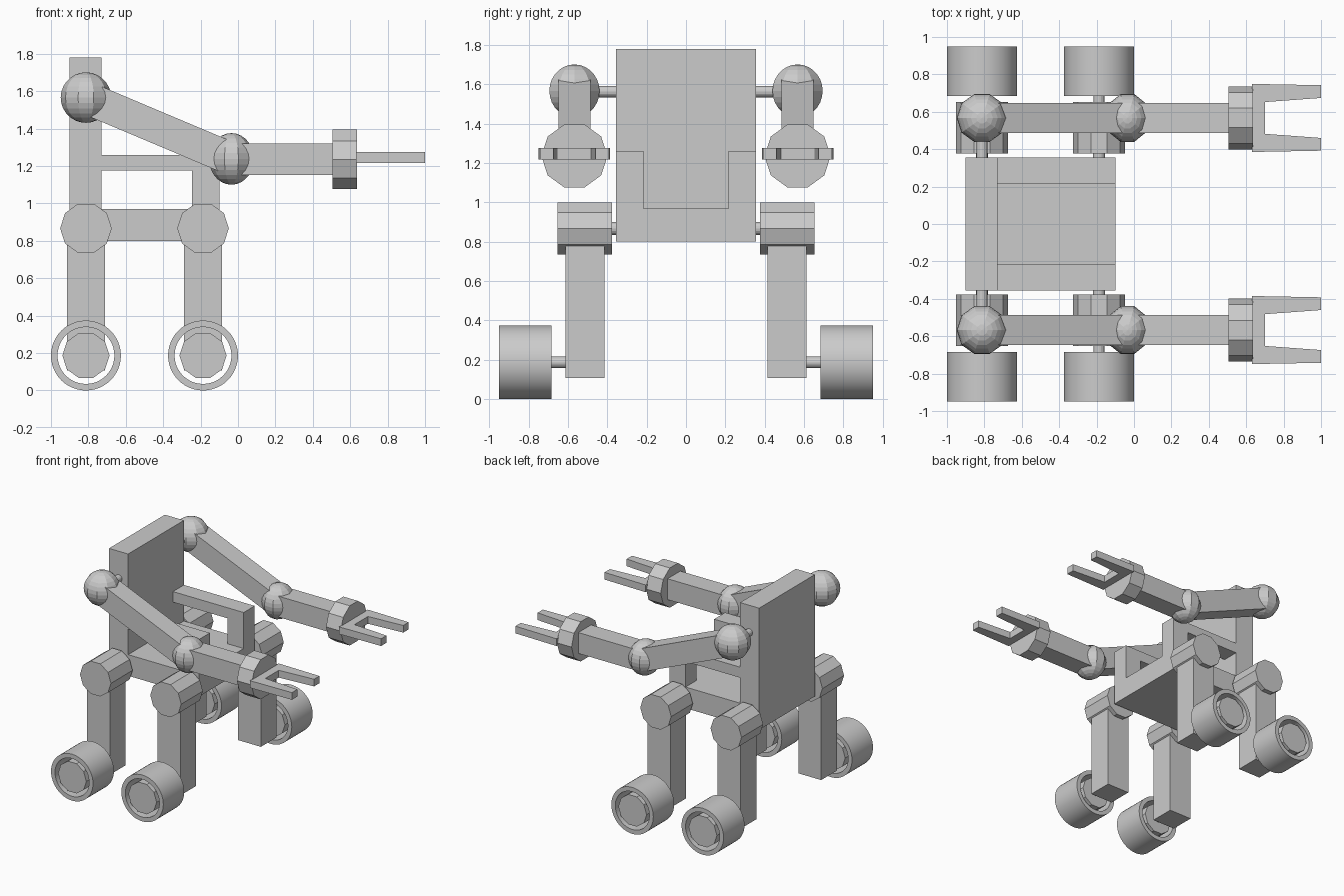
import bpy, bmesh, math
from mathutils import Vector, Matrix

if "Cube" in bpy.data.objects:
    bpy.data.objects.remove(bpy.data.objects["Cube"])


def finish(name, bm, matrix=Matrix()):
    bmesh.ops.recalc_face_normals(bm, faces=bm.faces)
    me = bpy.data.meshes.new(name)
    bm.to_mesh(me)
    bm.free()
    ob = bpy.data.objects.new(name, me)
    ob.matrix_world = matrix
    bpy.context.collection.objects.link(ob)
    return ob


def prism(name, pts, axis, lo, hi):
    """Extrude a 2D profile: (x, z) along y, or (x, y) along z."""
    bm = bmesh.new()
    put = (lambda a, b: (a, lo, b)) if axis == 'Y' else (lambda a, b: (a, b, lo))
    face = bm.faces.new([bm.verts.new(put(*p)) for p in pts])
    new = bmesh.ops.extrude_face_region(bm, geom=[face])['geom']
    move = Vector((0, hi - lo, 0)) if axis == 'Y' else Vector((0, 0, hi - lo))
    bmesh.ops.translate(bm, vec=move, verts=[v for v in new if isinstance(v, bmesh.types.BMVert)])
    return finish(name, bm)


def box(name, x0, x1, y0, y1, z0, z1):
    return prism(name, [(x0, y0), (x1, y0), (x1, y1), (x0, y1)], 'Z', z0, z1)


def rod(name, p, q, r, sides):
    """Cylinder between two points."""
    p, q = Vector(p), Vector(q)
    bm = bmesh.new()
    bmesh.ops.create_cone(bm, cap_ends=True, segments=sides, radius1=r, radius2=r, depth=(q - p).length)
    # keep a vertex on the local x / y side so the ten-sided parts have flat tops
    if abs((q - p).x) > abs((q - p).y):
        rot = Matrix.Rotation(math.pi / 2, 4, 'Y')
        flat = 0
    else:
        rot = Matrix.Rotation(math.pi / 2, 4, 'X')
        flat = math.pi / 2
    if sides == 10:
        bmesh.ops.rotate(bm, verts=bm.verts, matrix=Matrix.Rotation(flat, 3, 'Z'))
    return finish(name, bm, Matrix.Translation((p + q) / 2) @ rot)


def ball(name, c, size):
    bm = bmesh.new()
    bmesh.ops.create_uvsphere(bm, u_segments=10, v_segments=14, radius=1)
    bmesh.ops.rotate(bm, verts=bm.verts, matrix=Matrix.Rotation(math.pi / 2, 3, 'Z'))
    bmesh.ops.scale(bm, verts=bm.verts, vec=size)
    return finish(name, bm, Matrix.Translation(c))


def tube(name, c, r_out, r_in, y0, y1, n=48):
    """Open ring along y, smooth with sharp rims."""
    bm = bmesh.new()
    prof = [(r_out, y0), (r_out, y1), (r_in, y1), (r_in, y0)]
    vs = [[bm.verts.new((r * math.cos(2 * math.pi * i / n), y, r * math.sin(2 * math.pi * i / n)))
           for r, y in prof] for i in range(n)]
    for i in range(n):
        a, b = vs[i], vs[(i + 1) % n]
        for k in range(4):
            m = (k + 1) % 4
            bm.faces.new((a[k], a[m], b[m], b[k]))
    ob = finish(name, bm, Matrix.Translation((c[0], 0, c[1])))
    bpy.ops.object.select_all(action='DESELECT')
    ob.select_set(True)
    bpy.context.view_layer.objects.active = ob
    bpy.ops.object.shade_smooth_by_angle(angle=math.radians(30))
    return ob


# chair body
box("backrest", -0.90, -0.73, -0.355, 0.355, 0.80, 1.78)
box("seat", -0.73, -0.10, -0.355, 0.355, 0.80, 0.97)

SHOULDER, ELBOW = (-0.813, 1.566), (-0.035, 1.238)
YC = 0.567                                    # arm centre line

for s, side in ((1, "back"), (-1, "front")):
    def span(a, b):
        return sorted((s * a, s * b))

    # armrest: L-shaped rail and post
    prism(f"armrest_{side}", [(-0.73, 1.175), (-0.245, 1.175), (-0.245, 0.97), (-0.10, 0.97),
                              (-0.10, 1.26), (-0.73, 1.26)], 'Y', *span(0.215, 0.355))

    # legs with hips, axles and wheels
    for x, end in ((-0.813, "rear"), (-0.187, "fore")):
        tag = f"{end}_{side}"
        rod(f"hip_axle_{tag}", (x, s * 0.34, 0.867), (x, s * 0.39, 0.867), 0.033, 16)
        rod(f"hip_{tag}", (x, s * 0.377, 0.867), (x, s * 0.652, 0.867), 0.138, 10)
        box(f"leg_{tag}", x - 0.102, x + 0.102, *span(0.413, 0.613), 0.107, 0.867)
        rod(f"wheel_axle_{tag}", (x, s * 0.60, 0.187), (x, s * 0.70, 0.187), 0.029, 16)
        rod(f"wheel_hub_{tag}", (x, s * 0.684, 0.187), (x, s * 0.948, 0.187), 0.126, 10)
        tube(f"wheel_{tag}", (x, 0.187), 0.187, 0.152, *span(0.684, 0.95))

    # arm: shoulder, upper arm, elbow, forearm
    y = s * YC
    rod(f"shoulder_axle_{side}", (-0.813, s * 0.34, 1.563), (-0.813, s * 0.46, 1.563), 0.029, 16)
    ball(f"shoulder_{side}", (SHOULDER[0], y, SHOULDER[1]), (0.135, 0.134, 0.135))
    (ax, az), (bx, bz) = SHOULDER, ELBOW
    d = Vector((bx - ax, bz - az)).normalized() * 0.087
    n = Vector((-d.y, d.x))
    prism(f"upper_arm_{side}", [(ax + n.x, az + n.y), (bx + n.x, bz + n.y),
                                (bx - n.x, bz - n.y), (ax - n.x, az - n.y)], 'Y', *span(YC - 0.081, YC + 0.081))
    ball(f"elbow_{side}", (bx, y, bz), (0.12, 0.134, 0.138))
    box(f"forearm_{side}", bx, 0.51, *span(YC - 0.081, YC + 0.081), 1.152, 1.32)

    # wrist and two-pronged gripper
    rod(f"wrist_{side}", (0.505, y, 1.236), (0.635, y, 1.236), 0.168, 10)
    half = [(0.63, 0.182), (1.0, 0.175), (1.0, 0.107), (0.70, 0.085)]
    prism(f"gripper_{side}", [(px, y + o) for px, o in half] +
          [(px, y - o) for px, o in reversed(half)], 'Z', 1.217, 1.275)

    # wrist decagon: turn so its flat sides face up and down
    w = bpy.data.objects[f"wrist_{side}"]
    ys = [(w.matrix_world @ v.co) for v in w.data.vertices]
    if max(abs(v.z - 1.236) for v in ys) > 0.165:
        w.data.transform(Matrix.Rotation(math.pi / 2, 4, 'Z'))

# hips and hubs: same flat-top check
for ob in bpy.data.objects:
    if ob.name.startswith(("hip_rear", "hip_fore", "wheel_hub")):
        zs = [(ob.matrix_world @ v.co).z - ob.location.z for v in ob.data.vertices]
        r = max(v.co.xy.length for v in ob.data.vertices)
        if max(zs) > 0.98 * r:
            ob.data.transform(Matrix.Rotation(math.pi / 2, 4, 'Z'))
